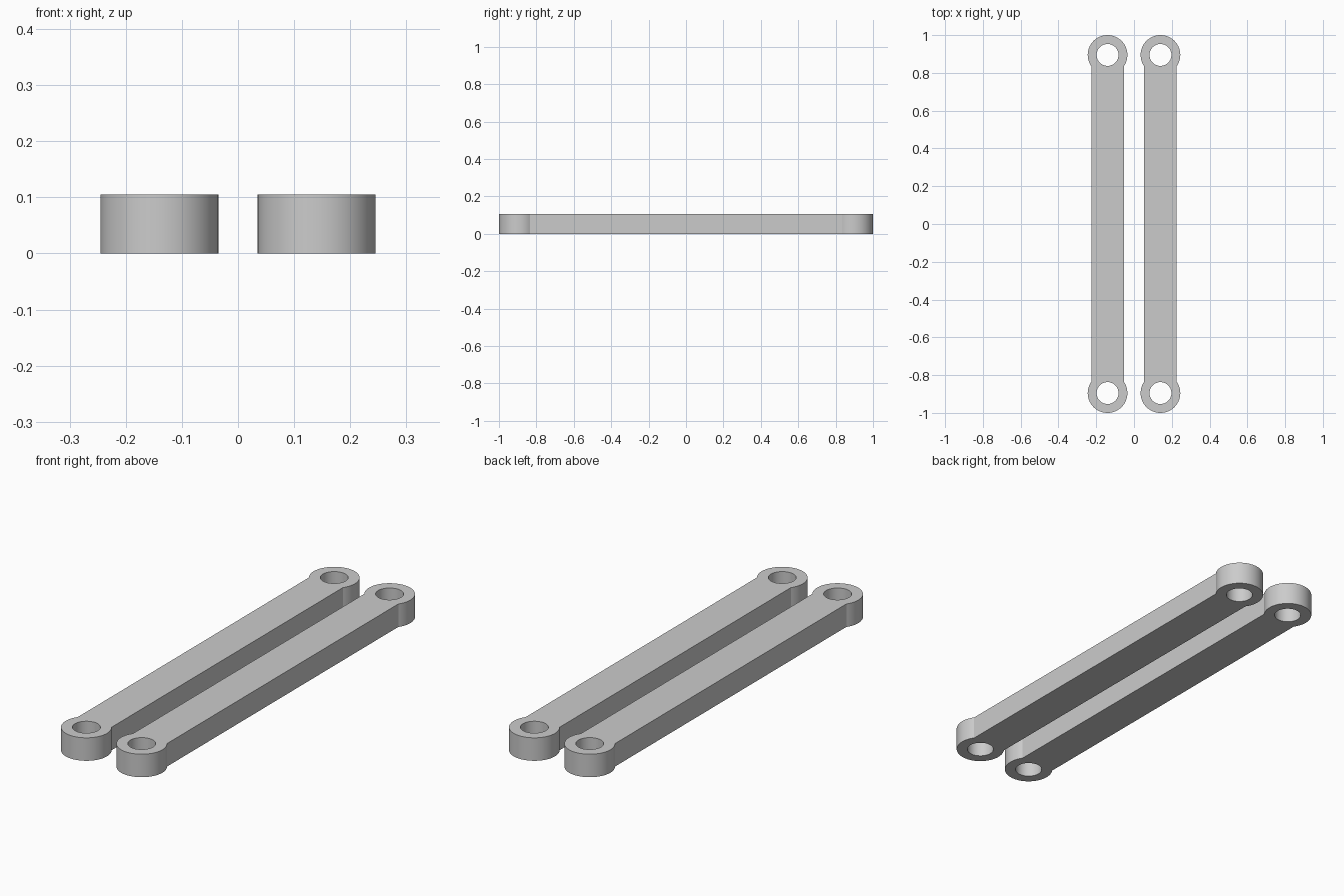
import bpy, bmesh
from math import cos, sin, pi, asin

cube = bpy.data.objects.get("Cube")
if cube:
    bpy.data.objects.remove(cube, do_unlink=True)

EYE_R, HOLE_R, HALF_W = 0.105, 0.058, 0.086
EYE_Y, HEIGHT, LINK_X = 0.895, 0.105, 0.14
SEGMENTS = 48

grey = bpy.data.materials.new("light_grey")
grey.use_nodes = True
colour = (0.6, 0.6, 0.6, 1)
grey.diffuse_color = colour
grey.node_tree.nodes["Principled BSDF"].inputs["Base Color"].default_value = colour


def arc(cy, radius, start, end, count):
    steps = [start + (end - start) * i / count for i in range(count + 1)]
    return [(radius * cos(a), cy + radius * sin(a)) for a in steps]


def add_loop(bm, points):
    verts = [bm.verts.new((x, y, 0)) for x, y in points]
    return [bm.edges.new((v, verts[(i + 1) % len(verts)])) for i, v in enumerate(verts)]


def make_link(name, x):
    bm = bmesh.new()
    # Outline: straight shank running into a round eye at each end
    neck = pi / 2 - asin(HALF_W / EYE_R)
    outline = arc(EYE_Y, EYE_R, -neck, pi + neck, SEGMENTS)
    outline += [(-px, -py) for px, py in outline]
    edges = add_loop(bm, outline)
    # Pin hole through each eye
    for cy in (EYE_Y, -EYE_Y):
        edges += add_loop(bm, arc(cy, HOLE_R, 0, 2 * pi, SEGMENTS)[:-1])
    bmesh.ops.triangle_fill(bm, use_beauty=True, use_dissolve=False, edges=edges)
    # Thickness
    top = bmesh.ops.extrude_face_region(bm, geom=bm.faces[:])["geom"]
    top_verts = [g for g in top if isinstance(g, bmesh.types.BMVert)]
    bmesh.ops.translate(bm, vec=(0, 0, HEIGHT), verts=top_verts)
    bmesh.ops.recalc_face_normals(bm, faces=bm.faces[:])
    mesh = bpy.data.meshes.new(name)
    bm.to_mesh(mesh)
    bm.free()
    mesh.materials.append(grey)
    link = bpy.data.objects.new(name, mesh)
    link.location.x = x
    bpy.context.collection.objects.link(link)
    # Smooth round walls, sharp rims and necks
    bpy.ops.object.select_all(action="DESELECT")
    link.select_set(True)
    bpy.context.view_layer.objects.active = link
    bpy.ops.object.shade_smooth_by_angle(angle=pi / 6)


make_link("left_link", LINK_X)
make_link("right_link", -LINK_X)
